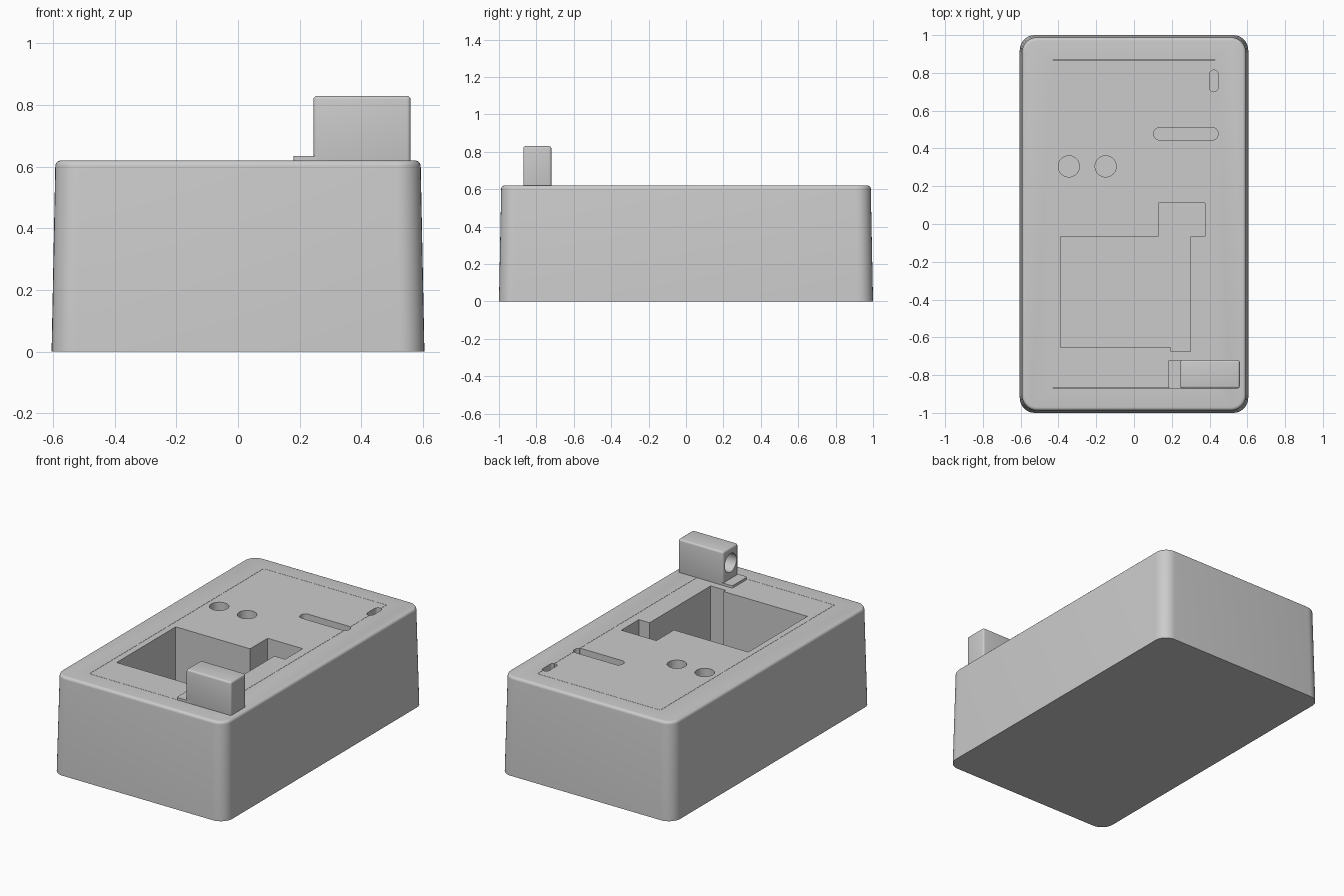
import bpy, bmesh, math

if "Cube" in bpy.data.objects:
    bpy.data.objects.remove(bpy.data.objects["Cube"])


def rounded_rect(x0, x1, y0, y1, r, seg=8):
    pts = []
    corners = [(x1 - r, y1 - r), (x0 + r, y1 - r), (x0 + r, y0 + r), (x1 - r, y0 + r)]
    for q, (cx, cy) in enumerate(corners):
        for i in range(seg + 1):
            a = math.pi / 2 * (q + i / seg)
            pts.append((cx + r * math.cos(a), cy + r * math.sin(a)))
    return pts


def circle(cx, cy, r, n=48):
    return [(cx + r * math.cos(2 * math.pi * i / n), cy + r * math.sin(2 * math.pi * i / n)) for i in range(n)]


def loft(name, rings):
    """Skin matching outlines [(z, points), ...] and cap both ends."""
    bm = bmesh.new()
    loops = [[bm.verts.new((x, y, z)) for x, y in pts] for z, pts in rings]
    for a, b in zip(loops, loops[1:]):
        n = len(a)
        for i in range(n):
            j = (i + 1) % n
            bm.faces.new((a[i], a[j], b[j], b[i]))
    bm.faces.new(loops[0][::-1])
    bm.faces.new(loops[-1])
    bmesh.ops.recalc_face_normals(bm, faces=bm.faces)
    mesh = bpy.data.meshes.new(name)
    bm.to_mesh(mesh)
    bm.free()
    ob = bpy.data.objects.new(name, mesh)
    bpy.context.collection.objects.link(ob)
    return ob


def prism(name, pts, z0, z1):
    return loft(name, [(z0, pts), (z1, pts)])


def box(name, x0, x1, y0, y1, z0, z1):
    return prism(name, [(x0, y0), (x1, y0), (x1, y1), (x0, y1)], z0, z1)


def activate(ob):
    bpy.ops.object.select_all(action='DESELECT')
    ob.select_set(True)
    bpy.context.view_layer.objects.active = ob


def cut(ob, cutters):
    activate(ob)
    for c in cutters:
        m = ob.modifiers.new("cut", 'BOOLEAN')
        m.operation, m.solver, m.object = 'DIFFERENCE', 'EXACT', c
        bpy.ops.object.modifier_apply(modifier=m.name)
        c.hide_render = True


def smooth(ob, angle=30):
    activate(ob)
    bpy.ops.object.shade_smooth_by_angle(angle=math.radians(angle))


TOP = 0.62

# Tapered case with a rounded top edge
rings = [(0, rounded_rect(-0.605, 0.605, -1, 1, 0.08))]
F = 0.018
for i in range(6):
    a = math.pi / 2 * i / 5
    inset = 0.012 + F * (1 - math.cos(a))
    w, d = 0.605 - inset, 1 - inset
    rings.append((TOP - F + F * math.sin(a), rounded_rect(-w, w, -d, d, 0.08 - F * (1 - math.cos(a)))))
case = loft("case", rings)

# Flush insert with a hairline seam around it
GAP = 0.0015
insert = box("insert", -0.43 + GAP, 0.43 - GAP, -0.87 + GAP, 0.87 - GAP, 0.05, TOP)
recess = box("recess_cutter", -0.43, 0.43, -0.87, 0.87, 0.06, 0.8)

# Openings in the top
pocket = prism("pocket_cutter", [
    (-0.39, -0.655), (0.195, -0.655), (0.195, -0.675), (0.30, -0.675), (0.30, -0.065),
    (0.375, -0.065), (0.375, 0.11), (0.13, 0.11), (0.13, -0.065), (-0.39, -0.065)], 0.1, 0.8)
holes = [prism("round_hole_cutter", circle(x, 0.305, 0.056), 0.3, 0.8) for x in (-0.345, -0.15)]
long_slot = prism("long_slot_cutter", rounded_rect(0.105, 0.445, 0.445, 0.51, 0.03), 0.3, 0.8)
short_slot = prism("short_slot_cutter", rounded_rect(0.40, 0.445, 0.70, 0.815, 0.022), 0.3, 0.8)
slots = [long_slot, short_slot]

cut(case, [recess] + slots)
cut(insert, [pocket] + holes + slots)
smooth(case)
smooth(insert)

# Raised socket block with softened edges and a round bore on its left face
block = box("socket_block", 0.245, 0.56, -0.87, -0.72, TOP - 0.01, 0.83)
activate(block)
bev = block.modifiers.new("soft", 'BEVEL')
bev.width, bev.segments = 0.012, 4
bpy.ops.object.modifier_apply(modifier=bev.name)
bore = prism("bore_cutter", circle(0, 0, 0.058), 0, 0.3)
bore.rotation_euler = (0, math.pi / 2, 0)
bore.location = (0.2, -0.795, 0.735)
bpy.context.view_layer.update()
cut(block, [bore])
smooth(block)

# Thin tab in front of the bore
tab = prism("tab", rounded_rect(0.18, 0.30, -0.87, -0.72, 0.012), TOP - 0.01, 0.635)
smooth(tab)

# Remove the cutters
for ob in list(bpy.data.objects):
    if ob.hide_render:
        bpy.data.objects.remove(ob, do_unlink=True)
